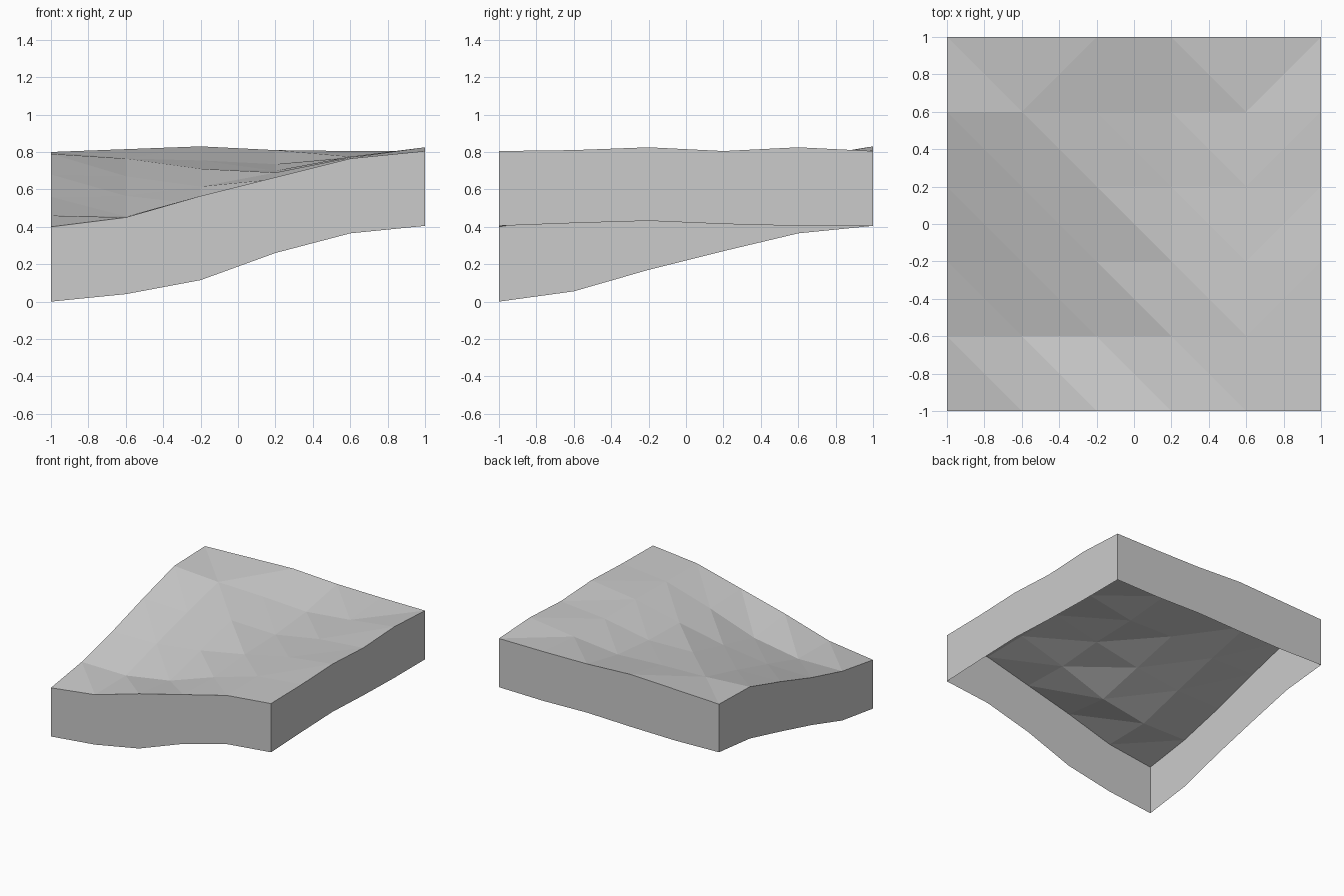
import bpy, bmesh

cube = bpy.data.objects.get("Cube")
if cube:
    bpy.data.objects.remove(cube)

# Flat grey material
grey = bpy.data.materials.new("light grey")
grey.use_nodes = True
colour = (0.6, 0.6, 0.6, 1)
grey.diffuse_color = colour
grey.node_tree.nodes["Principled BSDF"].inputs["Base Color"].default_value = colour

# Ground heights, front row first, each row from -x to +x
HEIGHTS = [
    [.40, .45, .565, .665, .765, .805],
    [.46, .455, .52, .655, .77, .81],
    [.56, .565, .615, .69, .775, .825],
    [.68, .67, .71, .70, .77, .805],
    [.79, .765, .755, .735, .775, .825],
    [.80, .815, .83, .81, .805, .805],
]
# Lower rim heights along each side
RIM_FRONT = [0, .04, .115, .26, .365, .405]
RIM_RIGHT = [0, .055, .17, .27, .365, .405]
RIM_LEFT = [.405, .42, .432, .415, .405, .405]
RIM_BACK = [.405, .395, .40, .41, .40, .405]
N = len(HEIGHTS)
LAST = N - 1


def coord(i):
    return -1 + 2 * i / LAST


def rim_height(i, j):
    if j == 0:
        return RIM_FRONT[i]
    if j == LAST:
        return RIM_BACK[i]
    return RIM_RIGHT[j] if i == 0 else RIM_LEFT[j]


def make_object(name, bm):
    mesh = bpy.data.meshes.new(name)
    bm.to_mesh(mesh)
    bm.free()
    mesh.materials.append(grey)
    obj = bpy.data.objects.new(name, mesh)
    bpy.context.collection.objects.link(obj)


# Faceted ground, two triangles per cell
bm = bmesh.new()
grid = [[bm.verts.new((coord(i), coord(j), HEIGHTS[j][i])) for i in range(N)]
        for j in range(N)]
for j in range(LAST):
    for i in range(LAST):
        a, b = grid[j][i], grid[j][i + 1]
        c, d = grid[j + 1][i + 1], grid[j + 1][i]
        rising = i == LAST - 1 or (i == 1 and j == LAST - 1)
        for tri in ([(a, b, c), (a, c, d)] if rising else [(a, b, d), (b, c, d)]):
            bm.faces.new(tri)
make_object("ground_surface", bm)

# Vertical skirt around the open underside
steps = range(LAST)
loop = ([(i, 0) for i in steps] + [(LAST, j) for j in steps]
        + [(LAST - i, LAST) for i in steps] + [(0, LAST - j) for j in steps])
bm = bmesh.new()
top = [bm.verts.new((coord(i), coord(j), HEIGHTS[j][i])) for i, j in loop]
low = [bm.verts.new((coord(i), coord(j), rim_height(i, j))) for i, j in loop]
for k in range(len(loop)):
    n = (k + 1) % len(loop)
    bm.faces.new((low[k], low[n], top[n], top[k]))
make_object("side_skirt", bm)
